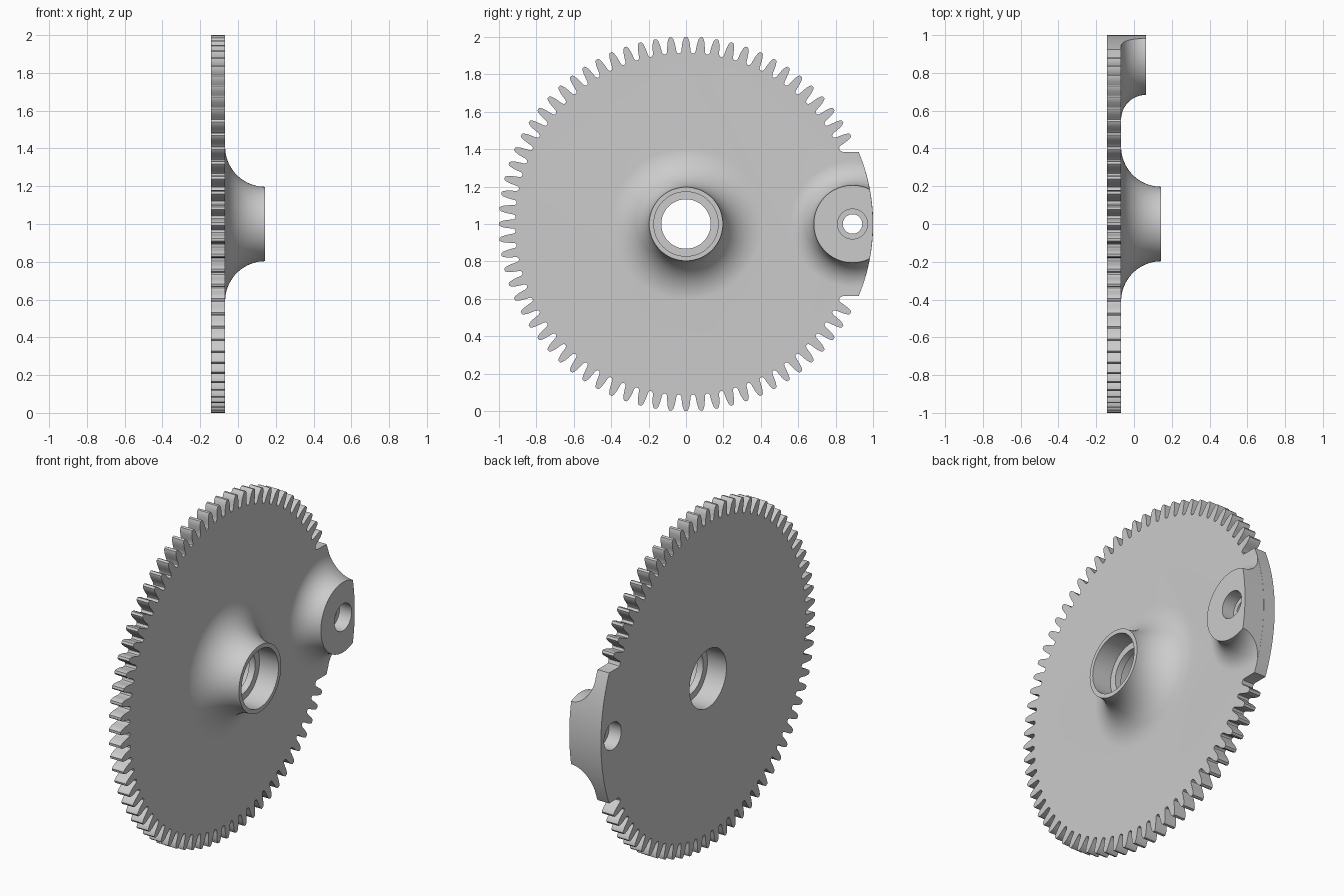
import bpy, bmesh, math

cube = bpy.data.objects.get("Cube")
if cube:
    bpy.data.objects.remove(cube, do_unlink=True)

grey = bpy.data.materials.new("plain grey")
grey.use_nodes = True
grey.diffuse_color = (0.6, 0.6, 0.6, 1)
grey.node_tree.nodes["Principled BSDF"].inputs["Base Color"].default_value = (0.6, 0.6, 0.6, 1)

BACK, PLATE_TOP, HUB_TOP, BOSS_TOP = -0.144, -0.068, 0.144, 0.063
BOSS_Y = 0.89
TEETH = 76
PITCH = 2 * math.pi / TEETH


def make_object(name, bm):
    bmesh.ops.recalc_face_normals(bm, faces=bm.faces)
    mesh = bpy.data.meshes.new(name)
    bm.to_mesh(mesh)
    bm.free()
    mesh.materials.append(grey)
    obj = bpy.data.objects.new(name, mesh)
    bpy.context.collection.objects.link(obj)
    return obj


def lathe(name, profile, y=0.0, segments=96):
    """Solid of revolution about the x direction; profile holds (radius, x)."""
    bm = bmesh.new()
    rings = []
    for r, x in profile:
        angles = [2 * math.pi * i / segments for i in range(segments)]
        rings.append([bm.verts.new((x, y + r * math.cos(a), 1 + r * math.sin(a))) for a in angles])
    for low, high in zip(rings, rings[1:]):
        for i in range(segments):
            j = (i + 1) % segments
            bm.faces.new((low[i], low[j], high[j], high[i]))
    bm.faces.new(rings[0])
    bm.faces.new(rings[-1])
    return make_object(name, bm)


def combine(target, tool, operation):
    """Apply a boolean and discard the tool."""
    mod = target.modifiers.new(operation.lower(), "BOOLEAN")
    mod.operation, mod.solver, mod.object = operation, "EXACT", tool
    bpy.context.view_layer.objects.active = target
    bpy.ops.object.modifier_apply(modifier=mod.name)
    bpy.data.objects.remove(tool, do_unlink=True)


def flare(name, radius, top, y=0.0, steps=20):
    """Round boss with a concave fillet running out onto the plate."""
    height = top - PLATE_TOP
    profile = [(radius + height, PLATE_TOP - 0.03)]
    for i in range(steps + 1):
        a = math.pi / 2 * i / steps
        profile.append((radius + height * (1 - math.sin(a)), top - height * math.cos(a)))
    return lathe(name, profile, y)


def stepped_bore(name, seat, bore, mid, half_lip, y=0.0):
    """Cutter with a wide seat on each side of a narrow inner lip."""
    low, high = mid - half_lip, mid + half_lip
    return lathe(name, [(seat, -0.3), (seat, low), (bore, low),
                        (bore, high), (seat, high), (seat, 0.3)], y)


# Toothed plate outline as (radius, angle), with a plain sector at the boss
flank = [(0.914, 0.033), (0.924, 0.027), (0.945, 0.024),
         (0.97, 0.020), (0.99, 0.014), (1.0, 0.007)]
outline = []
for k in range(6, TEETH - 5):
    outline.append((0.912, (k - 0.5) * PITCH))
    outline += [(r, k * PITCH - a) for r, a in flank]
    outline += [(r, k * PITCH + a) for r, a in reversed(flank)]
outline.append((0.912, -5.5 * PITCH))
edge = [(0.913, math.radians(25.2)), (0.925, math.radians(24.6))]
outline += [(r, -a) for r, a in edge]
corner = math.radians(22.65)
outline += [(1.0, corner * (i / 24 - 1)) for i in range(49)]
outline += list(reversed(edge))

bm = bmesh.new()
face = bm.faces.new([bm.verts.new((BACK, r * math.cos(a), 1 + r * math.sin(a)))
                     for r, a in outline])
extruded = bmesh.ops.extrude_face_region(bm, geom=[face], use_keep_orig=True)
moved = [v for v in extruded["geom"] if isinstance(v, bmesh.types.BMVert)]
bmesh.ops.translate(bm, verts=moved, vec=(PLATE_TOP - BACK, 0, 0))
gear = make_object("gear_wheel", bm)

# Central hub and rim boss, the boss trimmed flush with the rim
boss = flare("rim_boss", 0.207, BOSS_TOP, BOSS_Y)
rim = lathe("rim_trim", [(0.9993, -0.4), (0.9993, 0.4)], segments=360)
combine(boss, rim, "INTERSECT")
combine(gear, flare("hub", 0.197, HUB_TOP), "UNION")
combine(gear, boss, "UNION")

# Stepped holes through hub and boss
combine(gear, stepped_bore("hub_bore", 0.172, 0.132, 0.0, 0.02), "DIFFERENCE")
combine(gear, stepped_bore("boss_bore", 0.08, 0.052, -0.04, 0.025, BOSS_Y), "DIFFERENCE")

bpy.ops.object.select_all(action="DESELECT")
gear.select_set(True)
bpy.context.view_layer.objects.active = gear
bpy.ops.object.shade_smooth_by_angle(angle=math.radians(25))
